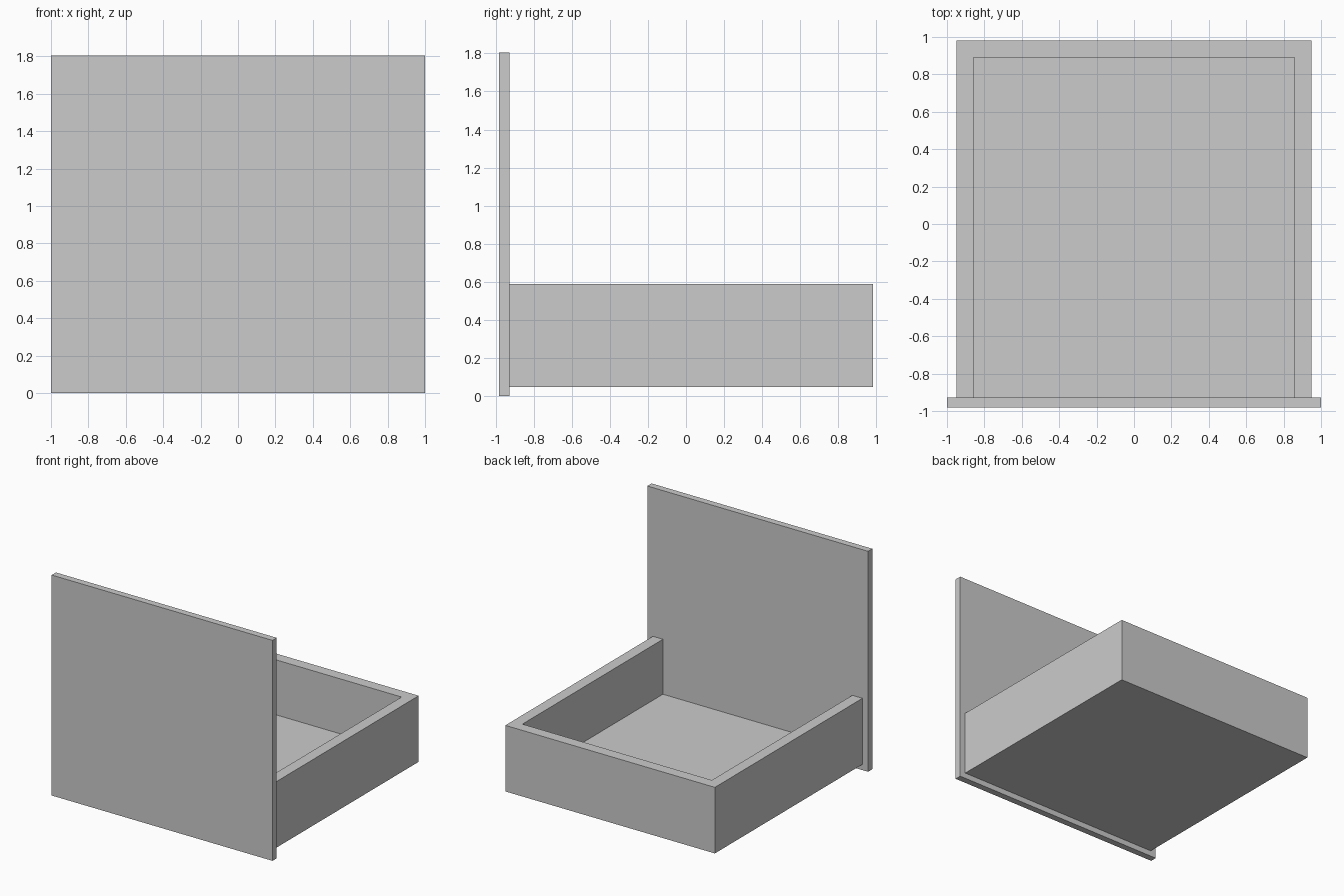
import bpy

default = bpy.data.objects.get("Cube")
if default:
    bpy.data.objects.remove(default, do_unlink=True)

# Main dimensions
PANEL_H, PANEL_BACK, DEPTH = 1.805, -0.927, 0.982
TRAY_X, TRAY_LOW, TRAY_TOP = 0.949, 0.047, 0.588
WALL = 0.091

grey = bpy.data.materials.new("plain grey")
grey.use_nodes = True
grey.diffuse_color = (0.6, 0.6, 0.6, 1)
grey.node_tree.nodes["Principled BSDF"].inputs["Base Color"].default_value = grey.diffuse_color


def box(name, low, high):
    """Axis-aligned box between two corners."""
    centre = [(a + b) / 2 for a, b in zip(low, high)]
    bpy.ops.mesh.primitive_cube_add(size=1, location=centre)
    obj = bpy.context.object
    obj.name = obj.data.name = name
    obj.scale = [b - a for a, b in zip(low, high)]
    bpy.ops.object.transform_apply(location=False, rotation=False, scale=True)
    obj.data.materials.append(grey)
    return obj


# Tall front panel
box("front_panel", (-1, -DEPTH, 0), (1, PANEL_BACK, PANEL_H))

# Drawer tray: side walls, back wall and floor in one piece
tray = box("drawer_tray", (-TRAY_X, PANEL_BACK, TRAY_LOW), (TRAY_X, DEPTH, TRAY_TOP))

# Hollow, open at the top and where the tray meets the panel
inner = TRAY_X - WALL
cutter = box("tray_hollow_cutter", (-inner, PANEL_BACK - WALL, TRAY_LOW + WALL),
             (inner, DEPTH - WALL, TRAY_TOP + WALL))
cutter.hide_render = True

hollow = tray.modifiers.new("hollow", "BOOLEAN")
hollow.operation = "DIFFERENCE"
hollow.solver = "EXACT"
hollow.object = cutter
bpy.context.view_layer.objects.active = tray
bpy.ops.object.modifier_apply(modifier=hollow.name)
bpy.data.objects.remove(cutter, do_unlink=True)
